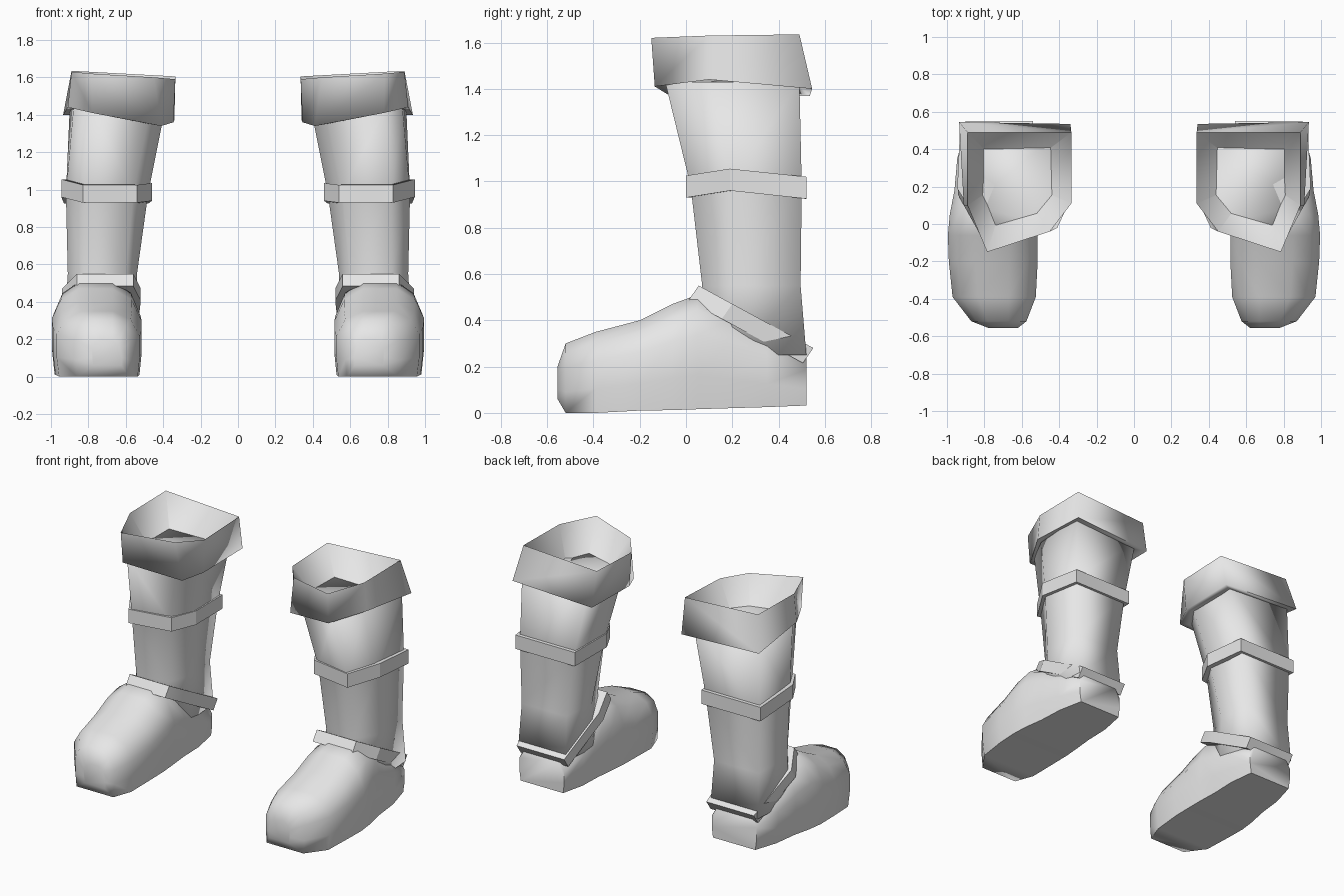
import bpy, bmesh, math

cube = bpy.data.objects.get("Cube")
if cube:
    bpy.data.objects.remove(cube, do_unlink=True)

grey = bpy.data.materials.new("plain_grey")
grey.use_nodes = True
grey.diffuse_color = (0.8, 0.8, 0.8, 1)
grey.node_tree.nodes["Principled BSDF"].inputs["Base Color"].default_value = (0.8, 0.8, 0.8, 1)


def loft(name, rings, side, sharp_angle):
    """Skin a stack of equal-sized rings, cap both ends, mirror for the right boot."""
    bm = bmesh.new()
    rows = [[bm.verts.new((x * side, y, z)) for x, y, z in ring] for ring in rings]
    n = len(rows[0])
    for a, b in zip(rows, rows[1:]):
        for i in range(n):
            j = (i + 1) % n
            bm.faces.new((a[i], a[j], b[j], b[i]))
    bm.faces.new(rows[0])
    bm.faces.new(rows[-1])
    bmesh.ops.recalc_face_normals(bm, faces=bm.faces)
    mesh = bpy.data.meshes.new(name)
    bm.to_mesh(mesh)
    bm.free()
    for p in mesh.polygons:
        p.use_smooth = True
    mesh.set_sharp_from_angle(angle=math.radians(sharp_angle))
    mesh.materials.append(grey)
    obj = bpy.data.objects.new(name, mesh)
    bpy.context.collection.objects.link(obj)


def level(outline, z):
    return [(x, y, z) for x, y in outline]


def shifted(ring, dy, dz):
    return [(x, y + dy, z + dz) for x, y, z in ring]


# Shaft outlines, from the back outer corner round the inside to the outer side
shaft_top = [(.90, .49), (.40, .49), (.39, .12), (.47, 0), (.78, -.09), (.88, .10)]
shaft_calf = [(.91, .50), (.50, .50), (.48, .20), (.56, .07), (.82, .02), (.92, .19)]
shaft_ankle = [(.90, .495), (.56, .495), (.54, .25), (.60, .10), (.82, .07), (.91, .20)]
shaft_base = [(.91, .52), (.55, .52), (.53, .25), (.58, .10), (.84, .08), (.93, .20)]
shaft = [level(shaft_base, .25), level(shaft_ankle, .55),
         level(shaft_calf, .98), level(shaft_top, 1.43)]

# Flared cuff: under-lip, outer wall, rim, then the hollow narrowing to a point
cuff_low = [(.935, .545, 1.40), (.34, .535, 1.37), (.345, .12, 1.36),
            (.41, -.02, 1.34), (.78, -.135, 1.41), (.91, .10, 1.44)]
cuff_rim = [(.89, .49, 1.635), (.335, .49, 1.605), (.335, .11, 1.59),
            (.45, -.04, 1.60), (.785, -.15, 1.62), (.89, .10, 1.63)]
hollow = [(.66 + (x - .66) * .02, .25 + (y - .25) * .02, 1.10) for x, y, z in cuff_rim]
cuff_lip = [(x, y, c[2] + .01) for (x, y), c in zip(shaft_top, cuff_low)]
cuff = [cuff_lip, cuff_low, cuff_rim, hollow]

# Straps
calf_low = [(.93, .52, .925), (.48, .52, .925), (.46, .20, .94),
            (.54, .05, .93), (.83, 0, .93), (.945, .19, .96)]
calf_strap = [calf_low, shifted(calf_low, 0, .095)]

ankle_outline = [(.90, .55), (.54, .55), (.52, .20), (.56, .055), (.86, .055), (.94, .20)]
ankle_high = [(x, y, .55 - .545 * (y - .055)) for x, y in ankle_outline]
ankle_strap = [shifted(ankle_high, -.045, -.065), ankle_high]

# Foot: one cross-section stretched to fit each station (y, inner, outer, sole, top)
section = [(-.95, 0), (.94, 0), (1, .3), (1, .65), (.8, .87), (.4, 1),
           (-.35, 1), (-.78, .87), (-1, .62), (-1, .3)]
stations = [
    (-.555, .62, .78, .06, .20),
    (-.52, .575, .87, 0, .30),
    (-.39, .525, .97, 0, .35),
    (-.20, .515, .99, .01, .40),
    (-.06, .515, .995, .012, .47),
    (.05, .52, .985, .016, .51),
    (.18, .53, .96, .02, .45),
    (.35, .53, .945, .025, .36),
    (.52, .56, .90, .032, .27),
]
foot = []
for y, inner, outer, sole, top in stations:
    mid, half = (inner + outer) / 2, (outer - inner) / 2
    foot.append([(mid + u * half, y, sole + v * (top - sole)) for u, v in section])

for label, side in (("left", 1), ("right", -1)):
    loft(label + "_foot", foot, side, 75)
    loft(label + "_shaft", shaft, side, 100)
    loft(label + "_cuff", cuff, side, 100)
    loft(label + "_calf_strap", calf_strap, side, 25)
    loft(label + "_ankle_strap", ankle_strap, side, 25)
